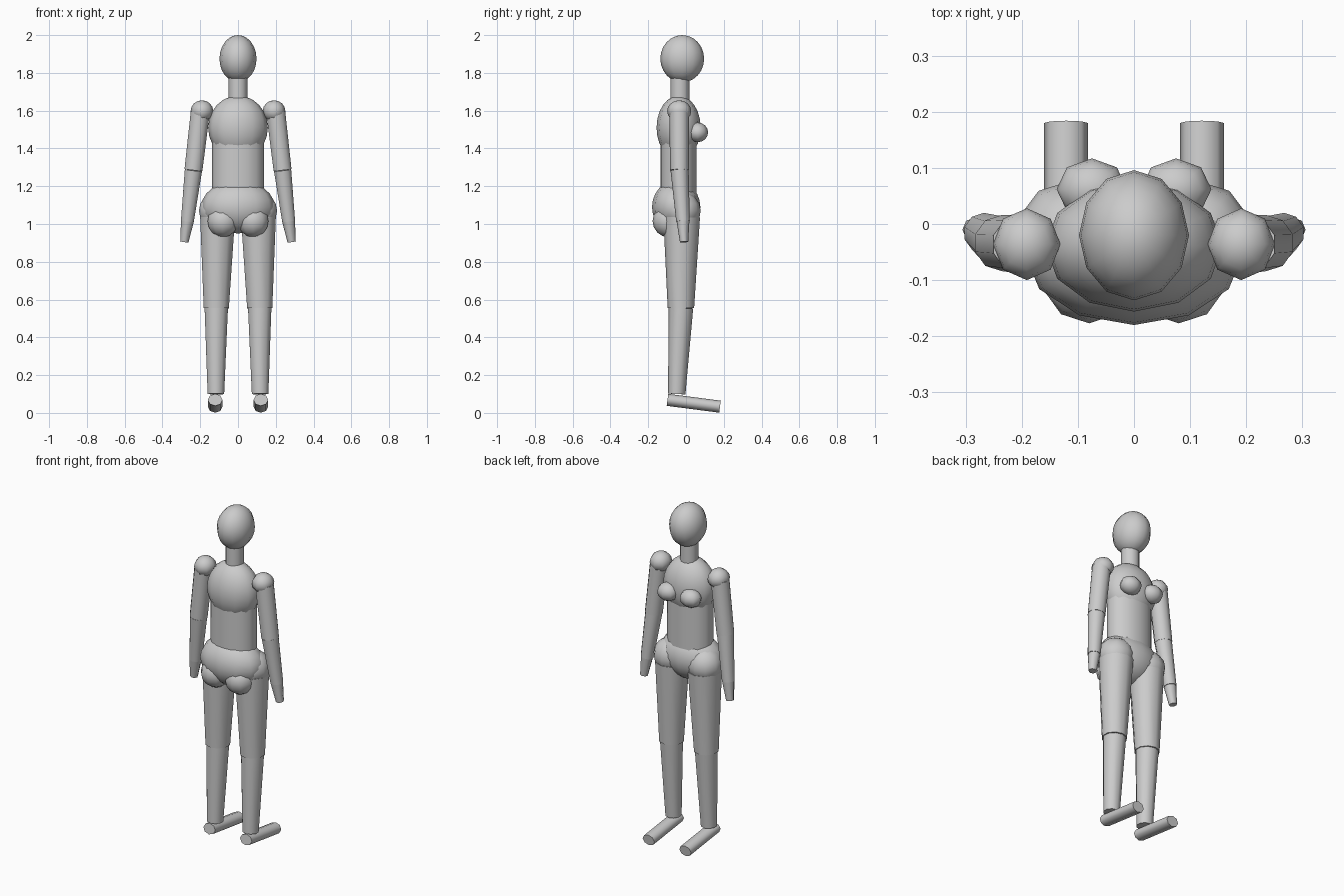
import bpy
import bmesh
from math import radians
from mathutils import Matrix, Vector

cube = bpy.data.objects.get("Cube")
if cube:
    bpy.data.objects.remove(cube, do_unlink=True)

grey = bpy.data.materials.new("plain_grey")
grey.use_nodes = True
colour = (0.6, 0.6, 0.6, 1)
grey.diffuse_color = colour
grey.node_tree.nodes["Principled BSDF"].inputs["Base Color"].default_value = colour


def finish(name, bm):
    """Turn a bmesh into a smooth object with sharp cap edges."""
    mesh = bpy.data.meshes.new(name)
    bm.to_mesh(mesh)
    bm.free()
    mesh.materials.append(grey)
    obj = bpy.data.objects.new(name, mesh)
    bpy.context.collection.objects.link(obj)
    bpy.ops.object.select_all(action='DESELECT')
    obj.select_set(True)
    bpy.context.view_layer.objects.active = obj
    bpy.ops.object.shade_smooth_by_angle(angle=radians(60))


def ball(name, centre, radii, sides=12, rings=8):
    """Ellipsoid with the given half sizes."""
    bm = bmesh.new()
    bmesh.ops.create_uvsphere(bm, u_segments=sides, v_segments=rings, radius=1)
    bm.transform(Matrix.Translation(centre) @ Matrix.Diagonal((*radii, 1)))
    finish(name, bm)


def limb(name, start, end, r_start, r_end, sides=10, squash=(1, 1)):
    """Tapered cylinder from start to end."""
    a, b = Vector(start), Vector(end)
    axis = b - a
    bm = bmesh.new()
    bmesh.ops.create_cone(bm, cap_ends=True, segments=sides,
                          radius1=r_start, radius2=r_end, depth=axis.length)
    turn = Vector((0, 0, 1)).rotation_difference(axis).to_matrix().to_4x4()
    bm.transform(Matrix.Translation((a + b) / 2) @ turn
                 @ Matrix.Diagonal((*squash, 1, 1)))
    finish(name, bm)


# Head and trunk
ball("head", (0, -0.02, 1.875), (0.098, 0.116, 0.125), rings=12)
limb("neck", (0, -0.032, 1.64), (0, -0.032, 1.78), 0.05, 0.05, 12)
ball("chest", (0, -0.039, 1.51), (0.158, 0.117, 0.17), rings=12)
limb("waist", (0, -0.04, 1.15), (0, -0.04, 1.48), 0.137, 0.137, 16, (1, 0.7))
ball("pelvis", (0, -0.052, 1.09), (0.195, 0.128, 0.14), rings=12)

# Paired parts
for side, s in (("left", 1), ("right", -1)):
    ball(f"{side}_breast", (s * 0.075, 0.062, 1.485), (0.063, 0.055, 0.052), 8)
    ball(f"{side}_buttock", (s * 0.08, -0.092, 1.015), (0.085, 0.085, 0.085), 10)
    ball(f"{side}_hip", (s * 0.11, -0.021, 1.07), (0.102, 0.099, 0.1), 10)

    # Leg, each piece from its lower end up
    ankle, knee = (s * 0.117, -0.049, 0.1), (s * 0.115, -0.027, 0.555)
    limb(f"{side}_thigh", knee, (s * 0.108, -0.023, 1.035), 0.07, 0.097)
    limb(f"{side}_shin", ankle, knee, 0.046, 0.065)
    limb(f"{side}_foot", (s * 0.121, -0.098, 0.069), (s * 0.121, 0.18, 0.033),
         0.039, 0.039, 8, (1, 0.82))

    # Arm, each piece from its lower end up
    tip, wrist = (s * 0.284, -0.01, 0.905), (s * 0.268, -0.016, 1.015)
    elbow, shoulder = (s * 0.236, -0.034, 1.285), (s * 0.2, -0.036, 1.59)
    ball(f"{side}_shoulder", (s * 0.191, -0.036, 1.598), (0.06, 0.064, 0.057), 8)
    limb(f"{side}_upper_arm", elbow, shoulder, 0.05, 0.053)
    limb(f"{side}_forearm", wrist, elbow, 0.036, 0.048)
    limb(f"{side}_hand", tip, wrist, 0.022, 0.034, 8)
